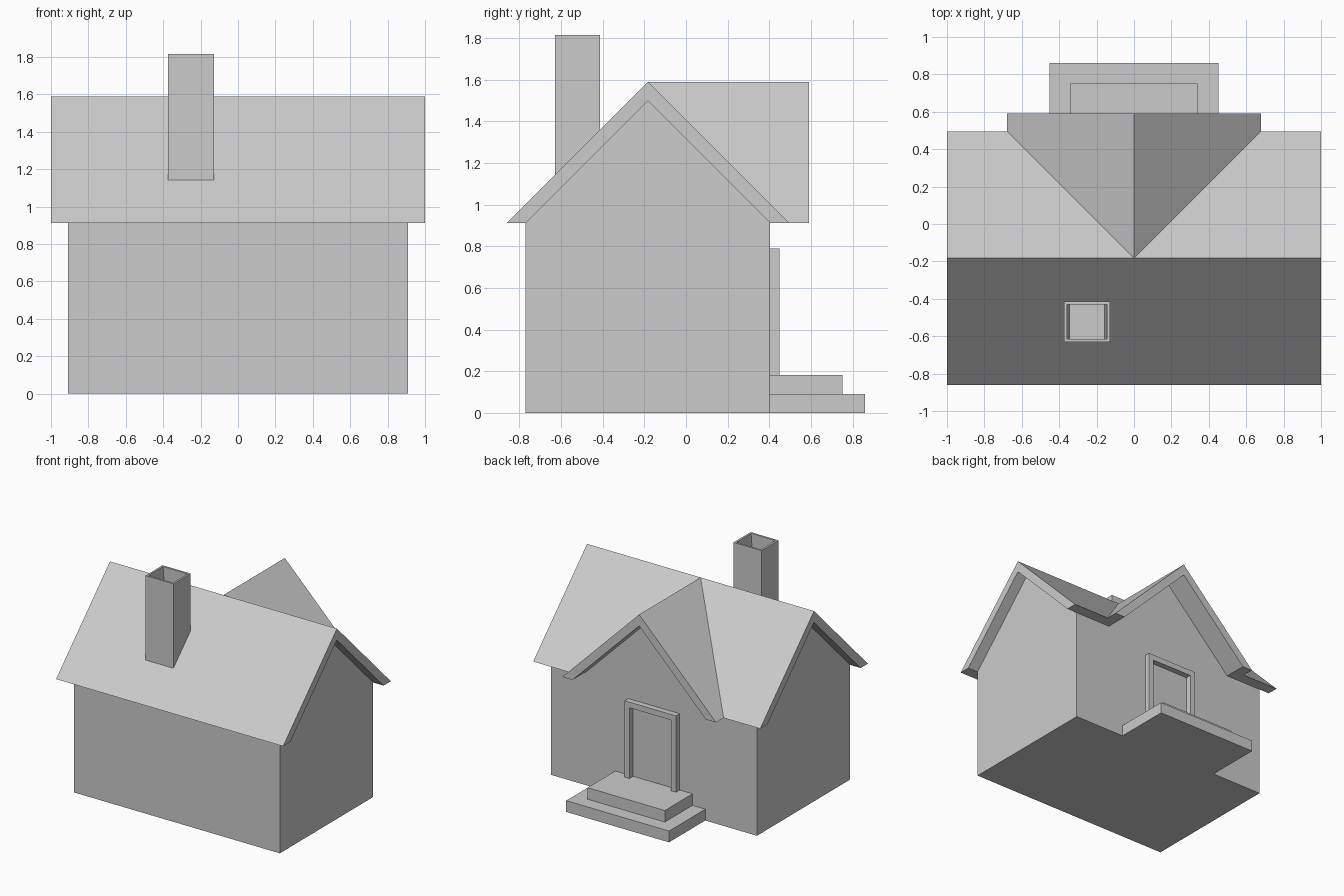
import bpy, bmesh

if "Cube" in bpy.data.objects:
    bpy.data.objects.remove(bpy.data.objects["Cube"])

RIDGE, EAVE = -0.183, 0.912      # ridge line y, eave height
R_OUT, R_IN = 0.678, 0.587       # half spans of the roof's outer and inner slopes


def finish(name, bm):
    bmesh.ops.recalc_face_normals(bm, faces=bm.faces)
    me = bpy.data.meshes.new(name)
    bm.to_mesh(me)
    bm.free()
    ob = bpy.data.objects.new(name, me)
    bpy.context.collection.objects.link(ob)
    return ob


def mirrored(name, verts, faces):
    """Solid built from its +x half, mirrored and welded at x = 0."""
    bm = bmesh.new()
    for s in (1, -1):
        vs = [bm.verts.new((s * x, y, z)) for x, y, z in verts]
        for f in faces:
            bm.faces.new([vs[i] for i in f])
    bmesh.ops.remove_doubles(bm, verts=bm.verts, dist=0.0005)
    bmesh.ops.recalc_face_normals(bm, faces=bm.faces)
    bmesh.ops.dissolve_limit(bm, angle_limit=0.01, verts=bm.verts, edges=bm.edges)
    return finish(name, bm)


def box_bm(x0, x1, y0, y1, z0, z1):
    bm = bmesh.new()
    bmesh.ops.create_cube(bm, size=1)
    for v in bm.verts:
        v.co = (x1 if v.co.x > 0 else x0,
                y1 if v.co.y > 0 else y0,
                z1 if v.co.z > 0 else z0)
    return bm


def slopes(r, x, y_end):
    """Points of the +x half of a main roof with a rear cross gable."""
    top = EAVE + r
    return [(0, RIDGE, top), (x, RIDGE, top), (x, RIDGE - r, EAVE), (0, RIDGE - r, EAVE),
            (x, RIDGE + r, EAVE), (r, RIDGE + r, EAVE), (r, y_end, EAVE), (0, y_end, top)]


SLOPE_FACES = [(3, 2, 1, 0), (0, 1, 4, 5), (0, 5, 6, 7)]

# Roof: outer and inner slopes joined by a rim
rim = [3, 2, 1, 4, 5, 6, 7]
mirrored("roof",
         slopes(R_OUT, 1.0, 0.59) + slopes(R_IN, 1.0, 0.59),
         SLOPE_FACES + [tuple(i + 8 for i in f) for f in SLOPE_FACES]
         + [(a, b, b + 8, a + 8) for a, b in zip(rim, rim[1:])])

# Walls: fill up to the underside of the roof, rear gable flush with the wall
X, Y0, Y1 = 0.908, RIDGE - R_IN, RIDGE + R_IN
pts = slopes(R_IN, X, Y1)
pts.pop(6)                       # the gable ends at the valley point here
pts += [(X, Y0, 0), (0, Y0, 0), (X, Y1, 0), (0, Y1, 0)]
mirrored("walls", pts,
         [(3, 2, 1, 0), (0, 1, 4, 5), (0, 5, 6),
          (8, 7, 2, 3), (2, 7, 9, 4, 1), (6, 5, 4, 9, 10), (7, 8, 10, 9)])

# Steps
finish("lower_step", box_bm(-0.453, 0.453, Y1, 0.86, 0, 0.09))
finish("upper_step", box_bm(-0.34, 0.34, Y1, 0.752, 0.09, 0.182))

# Door frame: U-shaped surround
outline = [(0, 0.79), (0.227, 0.79), (0.227, 0.182), (0.182, 0.182), (0.182, 0.745), (0, 0.745)]
n = len(outline)
mirrored("door_frame",
         [(x, y, z) for y in (Y1, 0.45) for x, z in outline],
         [tuple(range(n)), tuple(range(n, 2 * n))]
         + [(i, i + 1, i + 1 + n, i + n) for i in range(n - 1)])

# Chimney: sloped foot buried in the roof, hollow top
bm = box_bm(-0.375, -0.128, -0.63, -0.414, 1.1, 1.815)
for v in bm.verts:
    if v.co.z < 1.2 and v.co.y > -0.5:
        v.co.z += 0.216
bm.normal_update()
top = max(bm.faces, key=lambda f: f.calc_center_median().z)
bmesh.ops.inset_region(bm, faces=[top], thickness=0.022)
hole = bmesh.ops.extrude_face_region(bm, geom=[top])["geom"]
bmesh.ops.delete(bm, geom=[top], context='FACES_ONLY')
for v in hole:
    if isinstance(v, bmesh.types.BMVert):
        v.co.z -= 0.2
        v.co.x = -0.345 if v.co.x < -0.25 else -0.158
finish("chimney", bm)
